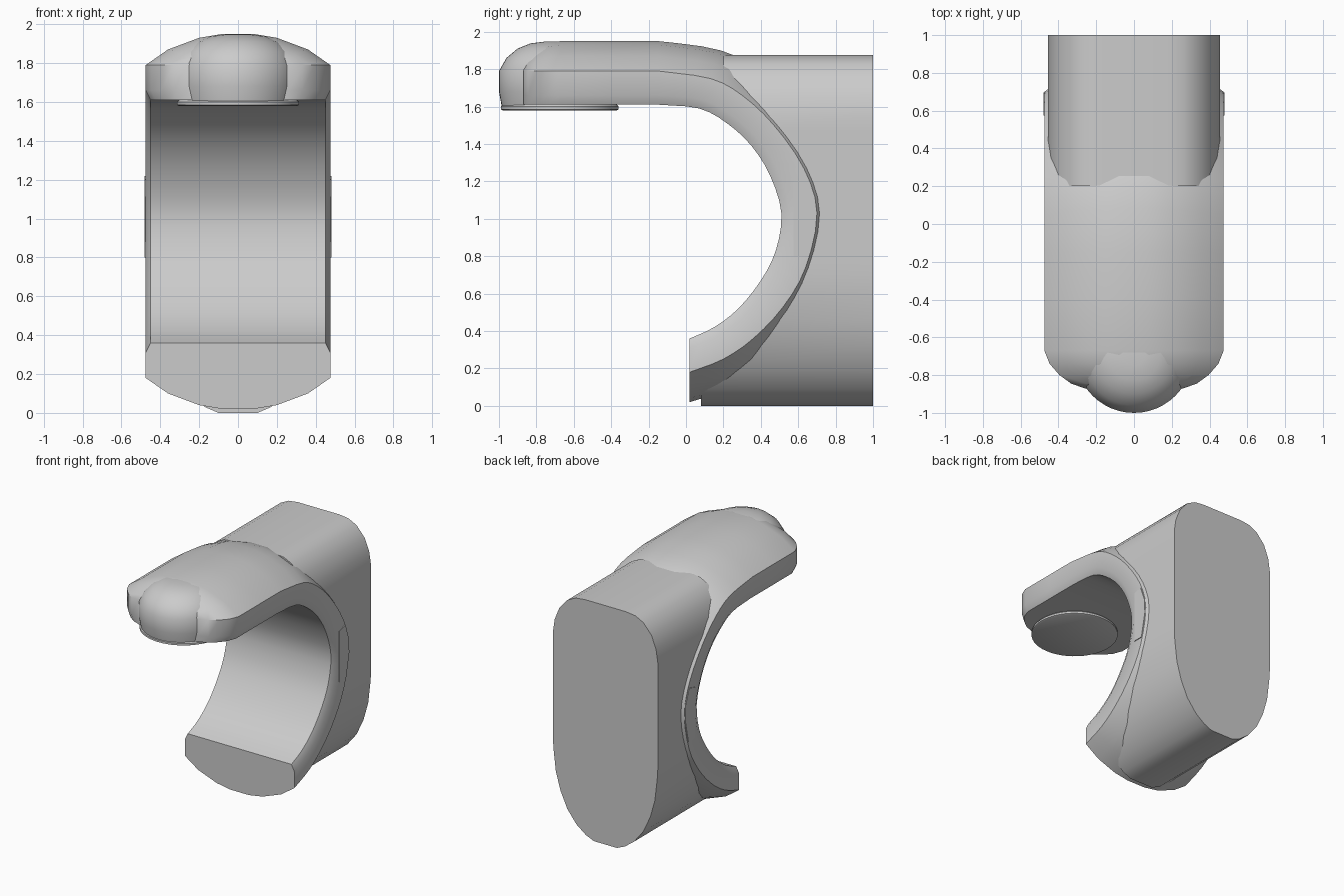
import bpy, bmesh, math
from mathutils import Vector

if "Cube" in bpy.data.objects:
    bpy.data.objects.remove(bpy.data.objects["Cube"])

grey = bpy.data.materials.new("plain grey")
grey.diffuse_color = (0.6, 0.6, 0.6, 1)
grey.use_nodes = True
grey.node_tree.nodes["Principled BSDF"].inputs["Base Color"].default_value = grey.diffuse_color


def finish(name, bm, angle=35):
    bmesh.ops.remove_doubles(bm, verts=bm.verts, dist=1e-5)
    bmesh.ops.recalc_face_normals(bm, faces=bm.faces)
    mesh = bpy.data.meshes.new(name)
    bm.to_mesh(mesh)
    bm.free()
    mesh.materials.append(grey)
    ob = bpy.data.objects.new(name, mesh)
    bpy.context.collection.objects.link(ob)
    bpy.ops.object.select_all(action='DESELECT')
    ob.select_set(True)
    bpy.context.view_layer.objects.active = ob
    bpy.ops.object.shade_smooth_by_angle(angle=math.radians(angle))
    return ob


def loft(rings, bm):
    """Join closed rings of equal length and cap both ends."""
    rows = [[bm.verts.new(p) for p in ring] for ring in rings]
    n = len(rows[0])
    for a, b in zip(rows, rows[1:]):
        for i in range(n):
            j = (i + 1) % n
            bm.faces.new((a[i], a[j], b[j], b[i]))
    bm.faces.new(rows[0])
    bm.faces.new(rows[-1][::-1])


def smooth_path(pts, steps=3):
    """Catmull-Rom refinement of a short point list."""
    pts = [Vector(p) for p in pts]
    pts = [2 * pts[0] - pts[1]] + pts + [2 * pts[-1] - pts[-2]]
    out = []
    for a, b, c, d in zip(pts, pts[1:], pts[2:], pts[3:]):
        for k in range(steps):
            t = k / steps
            out.append(0.5 * (2 * b + (c - a) * t + (2 * a - 5 * b + 4 * c - d) * t * t
                              + (3 * b - a - 3 * c + d) * t ** 3))
    return out + [pts[-2]]


def lerp_table(table, v):
    for (a, fa), (b, fb) in zip(table, table[1:]):
        if v <= b:
            return fa + (fb - fa) * max(0, (v - a) / (b - a))
    return table[-1][1]


# Hook band: inner and outer side edges in (y, z)
inner = [(-.15, 1.61), (.07, 1.59), (.22, 1.51), (.35, 1.39), (.45, 1.23), (.51, 1.03),
         (.48, .83), (.40, .67), (.28, .52), (.15, .42), (.02, .36)]
outer = [(-.15, 1.79), (.13, 1.75), (.30, 1.66), (.47, 1.50), (.63, 1.27), (.70, 1.03),
         (.64, .74), (.52, .53), (.36, .36), (.20, .25), (.02, .18)]


def band_ring(pi, po, width=1.0, crown=1.0):
    th = (po - pi).length
    d = (po - pi) / th
    half = [(.45, 0), (.475, .05), (.475, th), (.36, th + .08 * crown),
            (.20, th + .14 * crown), (.08, th + .16 * crown)]
    sec = half + [(-x, t) for x, t in reversed(half)]
    return [(x * width, pi.x + d.x * t, pi.y + d.y * t) for x, t in sec]


rings = []
# rounded tip rows: y, width scale, crown scale
for y, w, c in [(-.87, .55, .2), (-.845, .70, .5), (-.80, .83, .75), (-.74, .94, .92),
                (-.67, 1, 1), (-.4, 1, 1)]:
    rings.append(band_ring(Vector((y, 1.61)), Vector((y, 1.79)), w, c))
for pi, po in zip(smooth_path(inner), smooth_path(outer)):
    rings.append(band_ring(pi, po))
bm = bmesh.new()
loft(rings, bm)
finish("hook_band", bm)

# Back block: (half width, z) outline, front edge buried in the band
outline = [(.10, 0), (.17, .03), (.25, .09), (.33, .19), (.39, .32), (.43, .46), (.45, .63)]
outline += [(.455, .63 + .92 * k / 12) for k in range(1, 13)]
outline += [(.44, 1.65), (.40, 1.75), (.33, 1.83), (.26, 1.865), (.18, 1.875)]
front = [(0, .08), (.36, .09)] + [(z, y + .08) for y, z in inner[-2:1:-1]] + [(1.6, .2), (1.9, .2)]
bm = bmesh.new()
loft([[(-x, lerp_table(front, z), z), (x, lerp_table(front, z), z), (x, 1, z), (-x, 1, z)]
      for x, z in outline], bm)
finish("back_block", bm)


def turned(name, profile, cy, n=48):
    """Turn an (r, z) profile around a vertical axis at y = cy."""
    bm = bmesh.new()
    loft([[(r * math.cos(2 * math.pi * i / n), cy + r * math.sin(2 * math.pi * i / n), z)
           for i in range(n)] for r, z in profile], bm)
    return finish(name, bm)


# Domed tip and the round pad beneath it
turned("tip_dome", [(.295, 1.60), (.31, 1.68), (.31, 1.79), (.27, 1.86), (.21, 1.91),
                    (.14, 1.938), (.06, 1.948)], -.69)
turned("tip_pad", [(.305, 1.58), (.315, 1.585), (.315, 1.60), (.30, 1.615)], -.675)

# Thin side plates on the band
for side, sx in (("left", -1), ("right", 1)):
    bm = bmesh.new()
    shape = [(.575, .80), (.575, 1.20), (.645, 1.22), (.69, 1.10), (.695, .99), (.655, .80)]
    loft([[(sx * x, y, z) for y, z in shape] for x in (.472, .48)], bm)
    finish("side_plate_" + side, bm)
